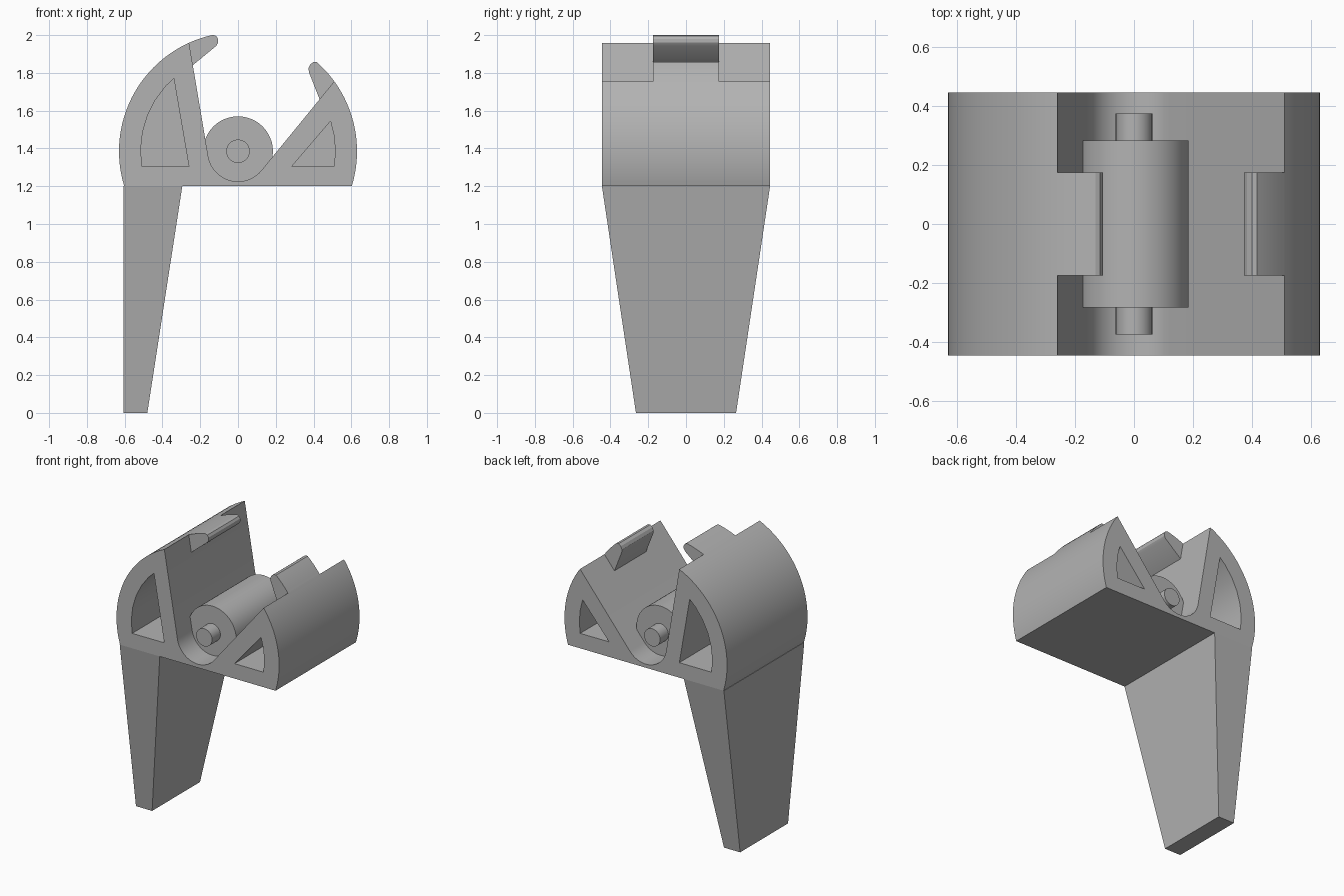
import bpy, bmesh, math

old = bpy.data.objects.get("Cube")
if old:
    bpy.data.objects.remove(old, do_unlink=True)

CZ = 1.385       # height of the roller axis
R = 0.63         # outer jaw radius
HALF = 0.445     # half width of the body
WEB = 0.05       # half thickness of the wall between pockets

grey = bpy.data.materials.new("plain grey")
grey.use_nodes = True
colour = (0.45, 0.45, 0.45, 1)
grey.diffuse_color = colour
grey.node_tree.nodes["Principled BSDF"].inputs["Base Color"].default_value = colour


def arc(r, a0, a1, n):
    """Points in x, z on a circle about the roller axis."""
    angles = [math.radians(a0 + (a1 - a0) * i / n) for i in range(n + 1)]
    return [(r * math.cos(a), CZ + r * math.sin(a)) for a in angles]


def loft(name, ring_a, ring_b):
    """Solid between two matching rings of 3D points."""
    bm = bmesh.new()
    a = [bm.verts.new(p) for p in ring_a]
    b = [bm.verts.new(p) for p in ring_b]
    bm.faces.new(a)
    bm.faces.new(b[::-1])
    for i in range(len(a)):
        j = (i + 1) % len(a)
        bm.faces.new((a[j], a[i], b[i], b[j]))
    bmesh.ops.recalc_face_normals(bm, faces=bm.faces)
    mesh = bpy.data.meshes.new(name)
    bm.to_mesh(mesh)
    bm.free()
    mesh.materials.append(grey)
    obj = bpy.data.objects.new(name, mesh)
    bpy.context.collection.objects.link(obj)
    return obj


def prism(name, profile, y0, y1):
    return loft(name, [(x, y0, z) for x, z in profile], [(x, y1, z) for x, z in profile])


def smooth(obj):
    bpy.ops.object.select_all(action='DESELECT')
    obj.select_set(True)
    bpy.context.view_layer.objects.active = obj
    bpy.ops.object.shade_smooth_by_angle(angle=math.radians(25))


# Jaw body with the rounded V channel
body = prism("clamp_body",
             arc(R, 197.08, 114.3, 32) + arc(0.16, 190, 320.6, 24) + arc(R, 36, -17.08, 24),
             -HALF, HALF)

# Blind pockets in both end faces
left_pocket = [(-0.26, 1.305), (-0.34, 1.77)] + arc(0.515, 138, 189, 5)
right_pocket = [(0.285, 1.305)] + arc(0.515, -9, 18, 3)
cutters = []
for profile in (left_pocket, right_pocket):
    for side in (-1, 1):
        cutter = prism("pocket_cutter", profile, side * WEB, side * (HALF + 0.1))
        cutter.hide_render = True
        cutters.append(cutter)
        mod = body.modifiers.new("pocket", 'BOOLEAN')
        mod.operation = 'DIFFERENCE'
        mod.solver = 'EXACT'
        mod.object = cutter
depsgraph = bpy.context.evaluated_depsgraph_get()
cut_mesh = bpy.data.meshes.new_from_object(body.evaluated_get(depsgraph))
body.modifiers.clear()
body.data = cut_mesh
for cutter in cutters:
    bpy.data.objects.remove(cutter, do_unlink=True)
smooth(body)

# Retaining hooks at the jaw tips
HOOK = 0.175
smooth(prism("right_hook",
             arc(R, 114.3, 102, 6) + [(-0.115, 1.995), (-0.105, 1.98), (-0.105, 1.96),
                                      (-0.115, 1.943), (-0.24, 1.84)], -HOOK, HOOK))
smooth(prism("left_hook",
             arc(R, 36, 48.5, 6) + [(0.4, 1.858), (0.383, 1.845), (0.373, 1.825),
                                    (0.376, 1.802), (0.432, 1.66)], -HOOK, HOOK))

# Roller and its axle pins
smooth(prism("roller", arc(0.185, 0, 352.5, 47), -0.283, 0.283))
for name, side in (("front_pin", -1), ("back_pin", 1)):
    smooth(prism(name, arc(0.062, 0, 348.75, 31), side * 0.28, side * 0.375))


# Tapered leg
def rectangle(x0, x1, y, z):
    return [(x0, -y, z), (x1, -y, z), (x1, y, z), (x0, y, z)]


loft("leg", rectangle(-0.605, -0.48, 0.265, 0), rectangle(-0.605, -0.295, HALF, 1.2))
